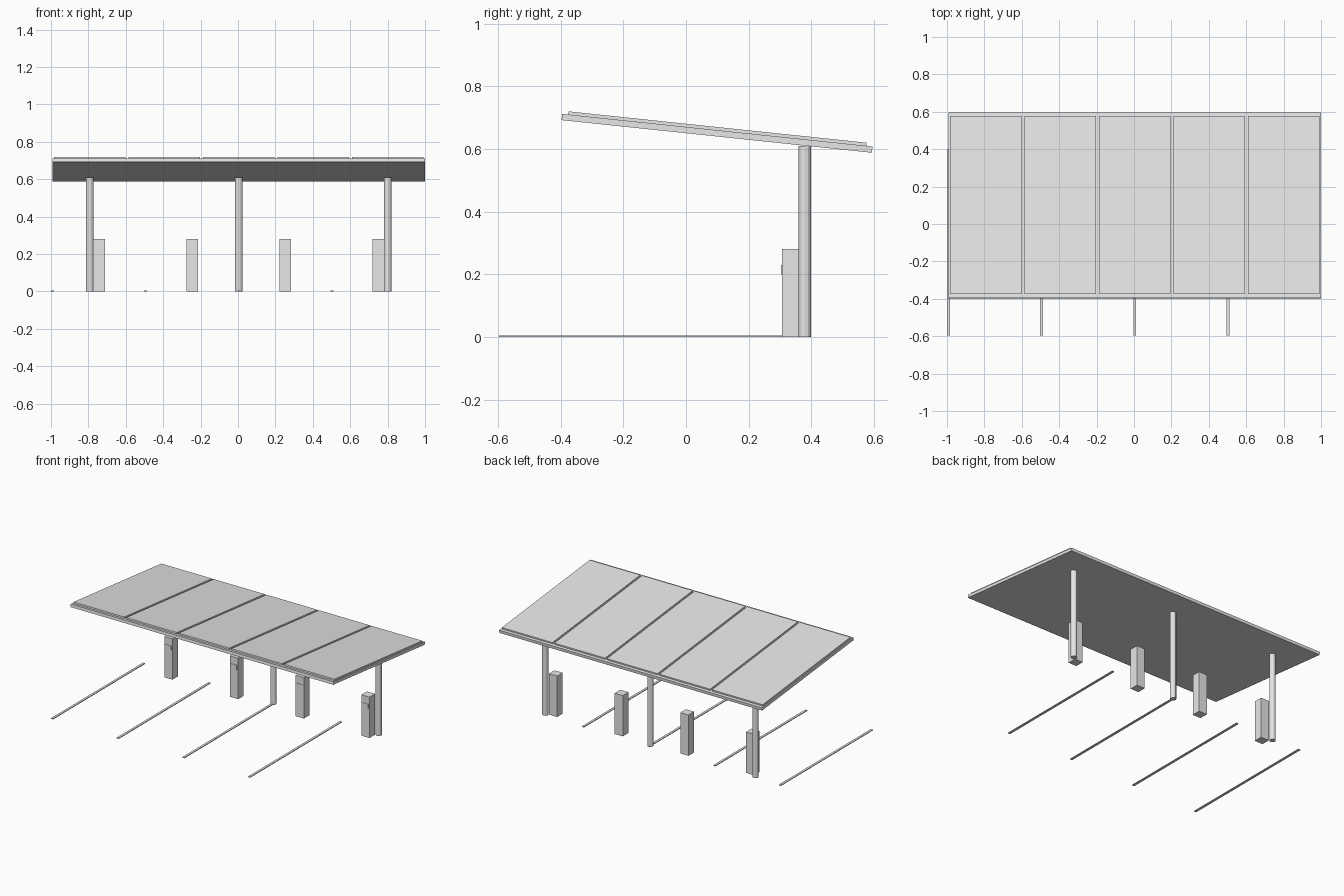
import bpy
import math
from mathutils import Matrix, Vector

cube = bpy.data.objects.get("Cube")
if cube:
    bpy.data.objects.remove(cube, do_unlink=True)

# Single flat grey
grey = bpy.data.materials.new("light_grey")
grey.use_nodes = True
colour = (0.8, 0.8, 0.8, 1.0)
grey.diffuse_color = colour
grey.node_tree.nodes["Principled BSDF"].inputs["Base Color"].default_value = colour


def finish(name):
    ob = bpy.context.object
    ob.name = name
    ob.data.name = name
    ob.data.materials.append(grey)
    return ob


def box(name, centre, size, tilt=0.0):
    bpy.ops.mesh.primitive_cube_add(size=1, location=centre, rotation=(tilt, 0, 0))
    ob = finish(name)
    ob.data.transform(Matrix.Diagonal((*size, 1)))
    return ob


MID_X = 0.004          # roof, columns and bays share this centre line
BAY = 0.498            # spacing of the parking bays
TILT = math.radians(-6)
ROOF = Vector((MID_X, 0.099, 0.65))

# Sloping canopy
box("canopy_roof", ROOF, (1.992, 0.996, 0.02), TILT)

# Solar panels lying on the canopy
lift = Matrix.Rotation(TILT, 3, "X") @ Vector((0, 0, 0.015))
for i in range(5):
    offset = Vector(((i - 2) * 0.3984, 0, 0))
    box(f"solar_panel_{i + 1}", ROOF + lift + offset, (0.384, 0.956, 0.01), TILT)

# Columns near the back edge
for i in range(3):
    bpy.ops.mesh.primitive_cylinder_add(
        vertices=12, radius=0.0195, depth=0.61,
        location=(MID_X + (i - 1) * 0.797, 0.379, 0.305))
    finish(f"column_{i + 1}")

# Charging posts with a thin screen on the front
for i in range(4):
    x = MID_X + (i - 1.5) * BAY
    box(f"charging_post_{i + 1}", (x, 0.337, 0.14), (0.062, 0.06, 0.28))
    box(f"charger_screen_{i + 1}", (x, 0.306, 0.215), (0.045, 0.004, 0.03))

# Ground strips dividing the bays
for i in range(4):
    x = MID_X + (i - 2) * BAY
    box(f"bay_line_{i + 1}", (x, -0.099, 0.0025), (0.016, 0.996, 0.005))
